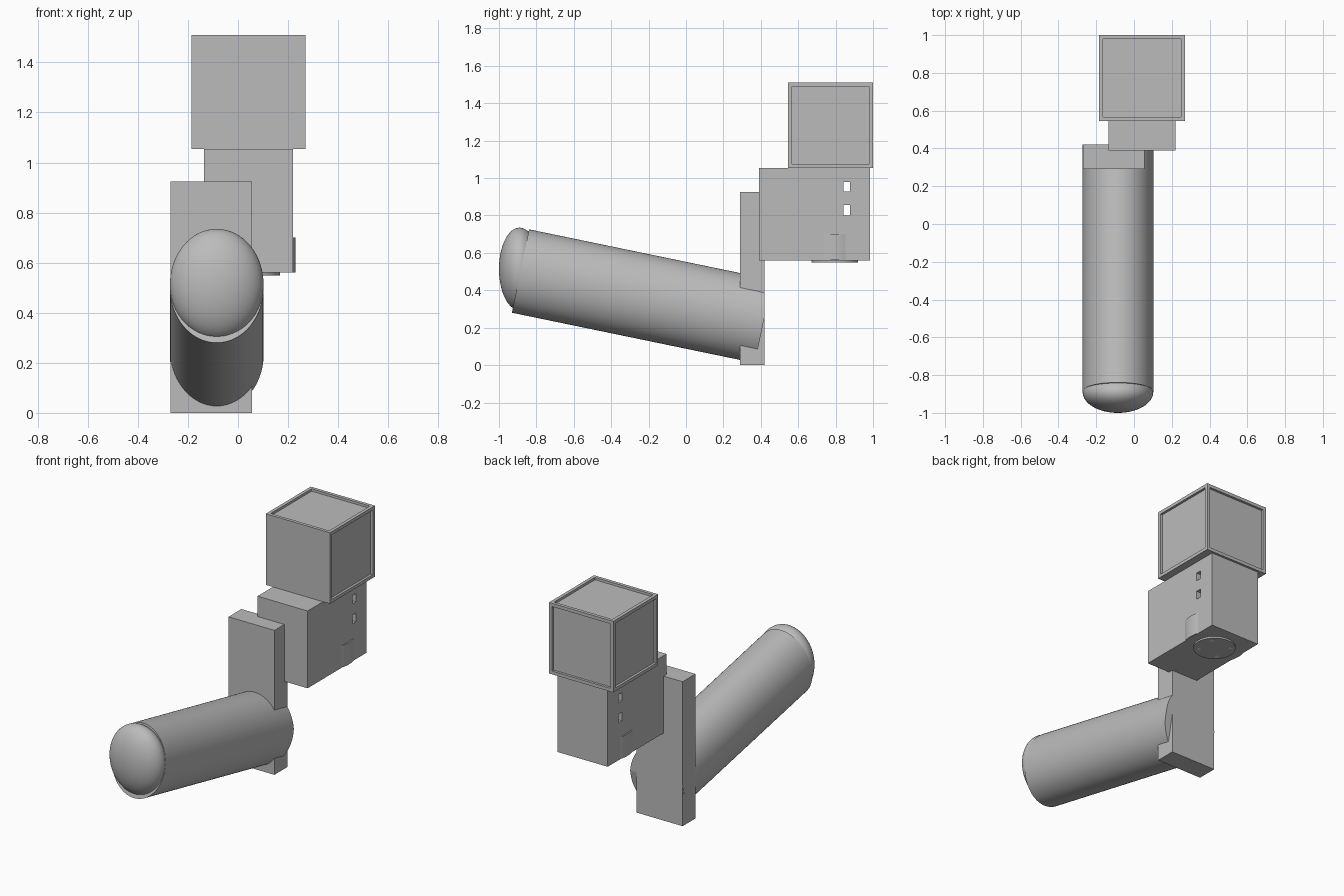
import bpy
import bmesh
from math import atan2, radians
from mathutils import Matrix, Vector

default = bpy.data.objects.get("Cube")
if default:
    bpy.data.objects.remove(default, do_unlink=True)


def material(name, rgb):
    mat = bpy.data.materials.new(name)
    mat.use_nodes = True
    mat.diffuse_color = (*rgb, 1)
    mat.node_tree.nodes["Principled BSDF"].inputs["Base Color"].default_value = (*rgb, 1)
    return mat


GREY = material("plain grey", (0.5, 0.5, 0.5))
PALE = material("pale grey", (0.9, 0.9, 0.9))


def finish(bm, name, mat=GREY, smooth=False):
    bmesh.ops.recalc_face_normals(bm, faces=bm.faces[:])
    mesh = bpy.data.meshes.new(name)
    bm.to_mesh(mesh)
    bm.free()
    mesh.materials.append(mat)
    obj = bpy.data.objects.new(name, mesh)
    bpy.context.collection.objects.link(obj)
    if smooth:
        bpy.ops.object.select_all(action="DESELECT")
        obj.select_set(True)
        bpy.context.view_layer.objects.active = obj
        bpy.ops.object.shade_smooth_by_angle(angle=radians(35))
    return obj


def box_mesh(low, high):
    low, high = Vector(low), Vector(high)
    bm = bmesh.new()
    matrix = Matrix.Translation((low + high) / 2) @ Matrix.Diagonal((*(high - low), 1))
    bmesh.ops.create_cube(bm, size=1, matrix=matrix)
    return bm


def disc(name, centre, radius, height, segments=64, mat=GREY):
    bm = bmesh.new()
    bmesh.ops.create_cone(bm, cap_ends=True, segments=segments, radius1=radius,
                          radius2=radius, depth=height, matrix=Matrix.Translation(centre))
    finish(bm, name, mat, smooth=True)


# Upright mounting plate
finish(box_mesh((-0.27, 0.29, 0), (0.055, 0.42, 0.925)), "mounting_plate")

# Tilted oval barrel, trimmed flush with the back of the plate
start, end = Vector((-0.085, -0.885, 0.503)), Vector((-0.085, 0.415, 0.234))
axis = end - start
tilt = Matrix.Rotation(-radians(90) - atan2(-axis.z, axis.y), 4, "X")
bm = bmesh.new()
bmesh.ops.create_cone(
    bm, cap_ends=True, segments=96, radius1=1, radius2=1, depth=axis.length,
    matrix=Matrix.Translation((start + end) / 2) @ tilt @ Matrix.Diagonal((0.1875, 0.2275, 1, 1)))
bmesh.ops.bisect_plane(bm, geom=bm.verts[:] + bm.edges[:] + bm.faces[:],
                       plane_co=(0, 0.42, 0), plane_no=(0, 1, 0), clear_outer=True)
bmesh.ops.holes_fill(bm, edges=[e for e in bm.edges if e.is_boundary], sides=0)
barrel = finish(bm, "barrel", smooth=True)

# Rounded front cap
bm = bmesh.new()
bmesh.ops.create_uvsphere(
    bm, u_segments=64, v_segments=32, radius=1,
    matrix=Matrix.Translation((-0.085, -0.89, 0.514)) @ Matrix.Diagonal((0.187, 0.11, 0.221, 1)))
finish(bm, "front_cap", smooth=True)

# Body block with two slots running right through it
body = finish(box_mesh((-0.135, 0.39, 0.56), (0.22, 0.985, 1.055)), "body_block")
bpy.context.view_layer.objects.active = body
for z0, z1 in ((0.80, 0.855), (0.927, 0.98)):
    cutter = finish(box_mesh((-0.5, 0.842, z0), (0.5, 0.878, z1)), "slot_cutter")
    cutter.hide_render = True
    mod = body.modifiers.new("slot", "BOOLEAN")
    mod.operation, mod.solver, mod.object = "DIFFERENCE", "EXACT", cutter
    bpy.ops.object.modifier_apply(modifier=mod.name)
    bpy.data.objects.remove(cutter, do_unlink=True)

# Round housing bulging slightly from both sides of the body
disc("round_housing", (0.0425, 0.795, 0.631), 0.187, 0.14, 128)

# Base disc with four pale dots underneath
disc("base_disc", (0.0425, 0.795, 0.556), 0.125, 0.014)
for sx in (-1, 1):
    for sy in (-1, 1):
        disc("base_dot", (0.0425 + sx * 0.07, 0.795 + sy * 0.065, 0.549), 0.013, 0.002, 20, PALE)

# Head cube with recessed panels on every side but front and bottom
bm = box_mesh((-0.185, 0.545, 1.055), (0.27, 1.0, 1.51))
bm.normal_update()
panels = [f for f in bm.faces if f.normal.y > -0.5 and f.normal.z > -0.5]
bmesh.ops.inset_individual(bm, faces=panels, thickness=0.03)
bmesh.ops.inset_individual(bm, faces=panels, thickness=0.0005, depth=-0.015)
finish(bm, "head_cube")
